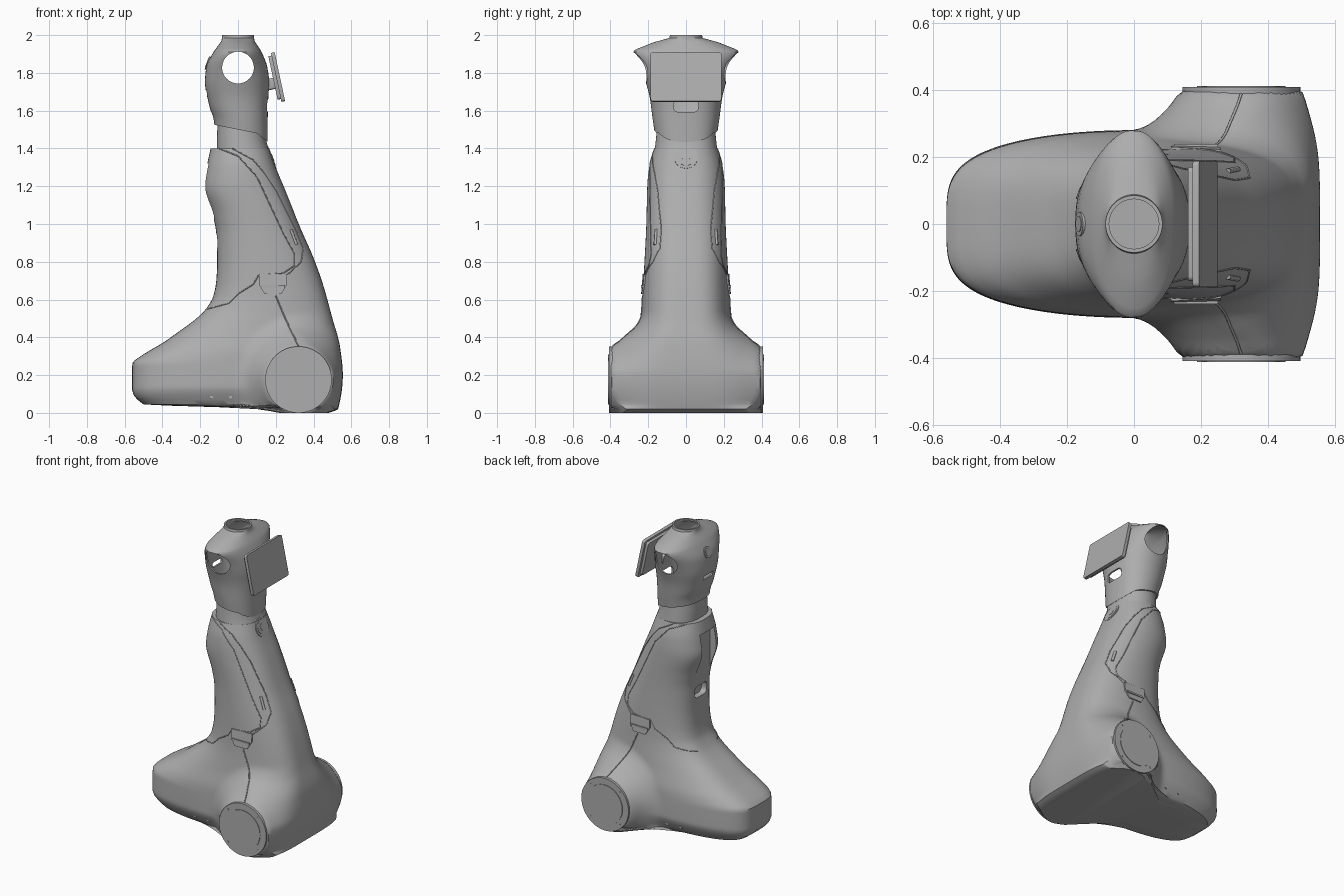
import bpy, bmesh, math
from mathutils import Vector, Matrix, Euler

if "Cube" in bpy.data.objects:
    bpy.data.objects.remove(bpy.data.objects["Cube"])

GREY = bpy.data.materials.new("shell grey")
GREY.use_nodes = True
GREY.diffuse_color = (.42, .42, .42, 1)
GREY.node_tree.nodes["Principled BSDF"].inputs["Base Color"].default_value = (.42, .42, .42, 1)


def smooth(ob):
    bpy.ops.object.select_all(action='DESELECT')
    ob.select_set(True)
    bpy.context.view_layer.objects.active = ob
    bpy.ops.object.shade_smooth_by_angle(angle=math.radians(35))


def make(name, bm):
    bmesh.ops.recalc_face_normals(bm, faces=bm.faces[:])
    me = bpy.data.meshes.new(name)
    bm.to_mesh(me)
    bm.free()
    me.materials.append(GREY)
    ob = bpy.data.objects.new(name, me)
    bpy.context.collection.objects.link(ob)
    smooth(ob)
    return ob


def box(name, size, loc, tilt=0, bevel=0):
    bm = bmesh.new()
    bmesh.ops.create_cube(bm, size=1)
    bmesh.ops.scale(bm, vec=size, verts=bm.verts[:])
    if bevel:
        # Round the corners seen along x
        edges = [e for e in bm.edges if abs(e.verts[0].co.x - e.verts[1].co.x) > 1e-4]
        bmesh.ops.bevel(bm, geom=edges, offset=bevel, segments=4, affect='EDGES', profile=0.5)
    bmesh.ops.transform(bm, verts=bm.verts[:], matrix=Matrix.Translation(loc) @ Euler((0, tilt, 0)).to_matrix().to_4x4())
    return make(name, bm)


def disc(name, r, depth, loc, axis, segments=64):
    bm = bmesh.new()
    turn = Vector(axis).to_track_quat('Z', 'Y').to_matrix().to_4x4()
    bmesh.ops.create_cone(bm, cap_ends=True, segments=segments, radius1=r, radius2=r,
                          depth=depth, matrix=Matrix.Translation(loc) @ turn)
    return make(name, bm)


def cut(ob, cutters):
    for c in cutters:
        mod = ob.modifiers.new("cut", 'BOOLEAN')
        mod.operation, mod.solver, mod.object = 'DIFFERENCE', 'EXACT', c
        bpy.context.view_layer.objects.active = ob
        bpy.ops.object.modifier_apply(modifier=mod.name)
        bpy.data.objects.remove(c)
    smooth(ob)


def curve_at(keys, x, col=1):
    """Monotone cubic through keys, using the given column."""
    if x <= keys[0][0]:
        return keys[0][col]
    if x >= keys[-1][0]:
        return keys[-1][col]
    slope = [(b[col] - a[col]) / (b[0] - a[0]) for a, b in zip(keys, keys[1:])]

    def tangent(i):
        if i == 0 or i == len(keys) - 1:
            return slope[min(i, len(slope) - 1)]
        a, b = slope[i - 1], slope[i]
        return 2 * a * b / (a + b) if a * b > 0 else 0

    i = max(k for k in range(len(slope)) if keys[k][0] <= x)
    h = keys[i + 1][0] - keys[i][0]
    t = (x - keys[i][0]) / h
    u = 1 - t
    return ((1 + 2 * t) * u * u * keys[i][col] + t * u * u * h * tangent(i)
            + t * t * (3 - 2 * t) * keys[i + 1][col] - t * t * u * h * tangent(i + 1))


def ring(lo, hi, z, half, n):
    c, a = (lo + hi) / 2, (hi - lo) / 2
    side = []
    for i in range(n + 1):
        x = c - a * math.cos(math.pi * i / n)
        side.append((x, half(x, i / n), z))
    return side + [(x, -y, z) for x, y, z in side[-2:0:-1]]


def loft(name, rings, closed=False):
    bm = bmesh.new()
    rows = [[bm.verts.new(p) for p in r] for r in rings]
    n = len(rows[0])
    for a, b in zip(rows, rows[1:] + (rows[:1] if closed else [])):
        for i in range(n):
            bm.faces.new((a[i], a[(i + 1) % n], b[(i + 1) % n], b[i]))
    if not closed:
        bm.faces.new(rows[0])
        bm.faces.new(rows[-1])
    return make(name, bm)


# Body profiles by height: back edge, front edge, half width, roundness
BACK = [(0, .22), (.02, .1), (.03, -.1), (.045, -.5), (.12, -.56), (.26, -.56), (.31, -.5), (.37, -.4),
        (.44, -.3), (.5, -.22), (.55, -.17), (.62, -.13), (.7, -.115), (.8, -.11), (.95, -.115),
        (1.05, -.135), (1.2, -.18), (1.28, -.17), (1.4, -.145)]
FRONT = [(0, .48), (.02, .53), (.2, .555), (.35, .54), (.5, .5), (.68, .45), (.82, .4), (.98, .33),
         (1.18, .25), (1.3, .2), (1.4, .165)]
WIDTH = [(0, .22), (.045, .24), (.14, .28), (.3, .275), (.45, .25), (.6, .232), (.8, .22), (1, .21),
         (1.2, .205), (1.3, .195), (1.4, .168)]
ROUND = [(0, .5), (.4, .55), (.8, .65), (1.4, .75)]
# Half width of the flare around each wheel by distance from the axle, and its rounding by height
FLARE = [(0, .403), (.15, .403), (.18, .395), (.21, .357), (.245, .32), (.27, .295), (.31, .255), (.36, .2), (.45, .1),
         (.6, 0)]
EASE = [(.22, .42), (.45, .95)]
AXLE_X, AXLE_Z, WHEEL_R = .32, .176, .176
BLEND = .05


def body_half(x, z):
    lo, hi = curve_at(BACK, z), curve_at(FRONT, z)
    k = (2 * x - lo - hi) / (hi - lo)
    s = math.sqrt(max(0, 1 - k * k))
    if s < 1e-4:
        return 0
    base = curve_at(WIDTH, z) * s ** curve_at(ROUND, z)
    rise = z - AXLE_Z
    flare = curve_at(FLARE, math.hypot(x - AXLE_X, rise * (1.05 if rise > 0 else 1)))
    flare *= min(1, s / curve_at(EASE, z)) ** .45
    soft = max(0, BLEND - abs(base - flare))
    return max(base, flare) + soft * soft / (4 * BLEND) * min(1, 2 * s)


levels = [0, .01, .02, .03, .038, .045, .07, .095] + [.12 + .016 * i for i in range(81)]
body = loft("body", [ring(curve_at(BACK, z), curve_at(FRONT, z), z, body_half_z, 80) for z in levels
                     for body_half_z in [lambda x, t, z=z: body_half(x, z)]])
# Back recess and handle slot
cut(body, [box("recess_cutter", (.2, .15, .34), (-.227, 0, 1.15)),
           box("handle_cutter", (.12, .13, .08), (-.13, 0, .91), bevel=.03)])


# Neck and head from rounded slices
def slices(keys, levels, inset=0):
    out = []
    for z in levels:
        lo, hi, w, p = (curve_at(keys, z, c) for c in (1, 2, 3, 4))
        out.append(ring(lo + inset, hi - inset, z,
                        lambda x, t: (w - inset) * math.sin(math.pi * t) ** p if 0 < t < 1 else 0, 40))
    return out


def slant(rings):
    """Tilt the lower rim: high at the back, with a lip at the front."""
    return [[(x, y, z + max(0, 1.6 - z) / .13 * (.03 - .2 * x - .6 * max(0, x - .1))) for x, y, z in r]
            for r in rings]


NECK = [(1.38, -.112, .168, .167, .75), (1.44, -.112, .15, .16, .75), (1.53, -.108, .138, .152, .75)]
loft("neck", slices(NECK, [1.38, 1.41, 1.44, 1.47, 1.5, 1.53]))
HEAD = [(1.47, -.125, .157, .168, .75), (1.53, -.13, .157, .175, .75), (1.66, -.16, .16, .19, .75),
        (1.75, -.175, .165, .213, .78), (1.83, -.168, .155, .242, .82), (1.91, -.13, .125, .28, .85),
        (1.945, -.105, .103, .215, .9), (1.97, -.088, .088, .145, 1), (1.985, -.085, .085, .088, 1),
        (2, -.085, .085, .085, 1)]
head_levels = [1.47 + .02 * i for i in range(23)] + [1.92, 1.93, 1.945, 1.955, 1.965, 1.975, 1.985, 2]
head = loft("head", slant(slices(HEAD, head_levels) + slices(HEAD, head_levels, .011)[::-1]), closed=True)
# Ear openings, front slot and rear slot
cut(head, [disc("ear_cutter", .084, .8, (0, 0, 1.828), (0, 1, 0)),
           box("front_slot_cutter", (.1, .13, .065), (.17, 0, 1.625), bevel=.025),
           box("rear_slot_cutter", (.1, .1, .03), (-.18, 0, 1.695), bevel=.01)])

# Rear camera
disc("camera_ring", .036, .016, (-.157, 0, 1.85), (-1, 0, .35))
disc("camera_lens", .024, .02, (-.157, 0, 1.85), (-1, 0, .35))

# Tilted display on its mount
box("display", (.02, .376, .265), (.212, 0, 1.778), tilt=-.21, bevel=.014)
box("display_back", (.02, .34, .235), (.195, 0, 1.775), tilt=-.21, bevel=.014)
box("display_mount", (.06, .08, .06), (.17, 0, 1.74), tilt=-.21, bevel=.012)

# Chest speaker with stepped rings
for name, r, d in (("rim", .062, .016), ("cover", .047, .02), ("hub", .022, .024)):
    disc("speaker_" + name, r, d, (.174, 0, 1.35), (1, 0, .38))


# Seam beads that follow the body surface
def seam(name, pts, side, r=.003):
    cu = bpy.data.curves.new(name, 'CURVE')
    cu.dimensions, cu.bevel_depth, cu.bevel_resolution, cu.use_fill_caps = '3D', r, 1, True
    path = [Vector(a).lerp(Vector(b), k / 6) for a, b in zip(pts, pts[1:]) for k in range(6)] + [Vector(pts[-1])]
    sp = cu.splines.new('POLY')
    sp.points.add(len(path) - 1)
    for p, (x, z) in zip(sp.points, path):
        p.co = (x, side * body_half(x, z), z, 1)
    cu.materials.append(GREY)
    bpy.context.collection.objects.link(bpy.data.objects.new(name, cu))


STRAP_OUTER = [(-.03, 1.4), (.08, 1.34), (.14, 1.27), (.2, 1.18), (.3, .98), (.345, .87), (.335, .8), (.26, .73)]
STRAP_INNER = [(-.1, 1.4), (0, 1.36), (.1, 1.25), (.17, 1.1), (.24, .95), (.3, .84), (.3, .78), (.24, .74),
               (.11, .73), (.08, .68), (0, .63), (-.05, .58), (-.16, .55)]
LATCH = [(.11, .735), (.26, .735), (.26, .68), (.23, .63), (.14, .63), (.11, .68)]

for side, word in ((1, "left"), (-1, "right")):
    seam(word + "_strap_outer_seam", STRAP_OUTER, side)
    seam(word + "_strap_inner_seam", STRAP_INNER, side)
    seam(word + "_wheel_seam", [(.2, .62), (.25, .5), (.32, .355)], side, .004)
    seam(word + "_strap_slot", [(.28, .97), (.31, .89)], side, .009)
    # Side latch
    bm = bmesh.new()
    face = bm.faces.new([bm.verts.new((x, side * (body_half(x, z) + .009), z)) for x, z in LATCH])
    grown = bmesh.ops.extrude_face_region(bm, geom=[face])["geom"]
    bmesh.ops.translate(bm, vec=(0, -side * .03, 0), verts=[v for v in grown if isinstance(v, bmesh.types.BMVert)])
    make(word + "_latch", bm)
    box(word + "_latch_lip", (.13, .008, .012), (.185, side * (body_half(.185, .68) + .008), .67))
    # Wheel cover with stepped hub and screws
    for name, r, y in (("cover", WHEEL_R, .408), ("hub", .132, .412)):
        disc(word + "_wheel_" + name, r, .04, (AXLE_X, side * (y - .02), AXLE_Z), (0, side, 0))
    for i in range(4):
        a = math.pi * (i + .5) / 2
        disc(word + "_wheel_screw", .007, .01, (AXLE_X + .155 * math.cos(a), side * .405, AXLE_Z + .155 * math.sin(a)),
             (0, side, 0), 12)
    for x in (-.14, -.04):
        disc(word + "_base_screw", .009, .01, (x, side * (body_half(x, .085) - .003), .085), (0, side, 0), 12)
